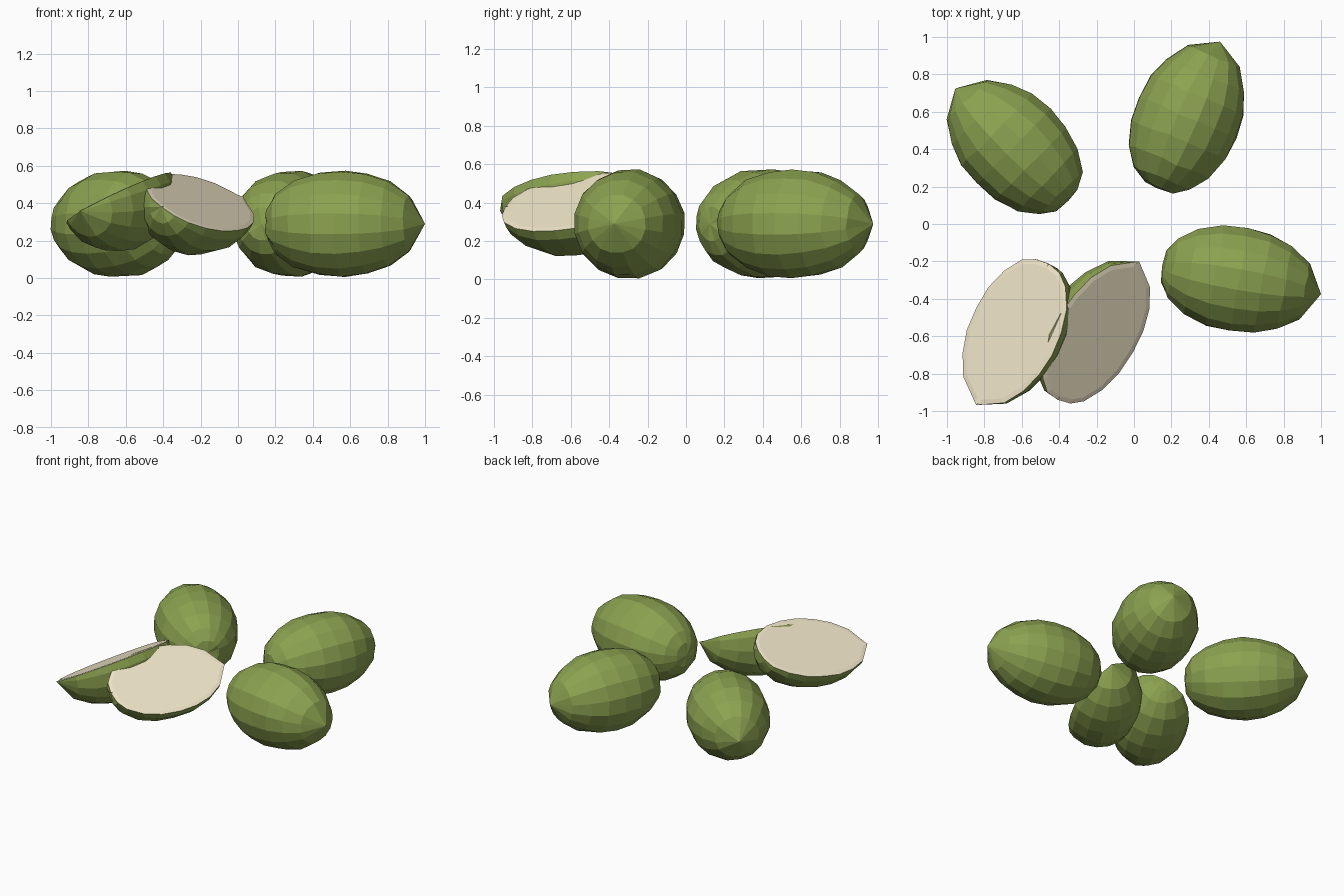
import bpy, bmesh, math, random
from mathutils import Vector, Matrix

if "Cube" in bpy.data.objects:
    bpy.data.objects.remove(bpy.data.objects["Cube"])

random.seed(4)


def material(name, rgb):
    m = bpy.data.materials.new(name)
    m.diffuse_color = (*rgb, 1)
    m.use_nodes = True
    m.node_tree.nodes["Principled BSDF"].inputs["Base Color"].default_value = m.diffuse_color
    return m


GREEN = material("green_husk", (0.26, 0.36, 0.08))
CREAM = material("cream_flesh", (0.86, 0.78, 0.57))

# Husk profile: (distance from blunt end, radius); the tip is at 0.87
LENGTH, SIDES = 0.87, 16
PROFILE = [(0.012, 0.09), (0.06, 0.165), (0.16, 0.235), (0.29, 0.277), (0.42, 0.287),
           (0.55, 0.273), (0.67, 0.23), (0.78, 0.155)]


def husk(length, width=1.0):
    """Faceted fruit along local +X, centred on its length."""
    bm = bmesh.new()
    k = length / LENGTH
    rings = []
    for t, r in PROFILE:
        ring = []
        for i in range(SIDES):
            a = 2 * math.pi * (i + 0.5) / SIDES
            q = r * random.uniform(0.98, 1.01)
            ring.append(bm.verts.new(((t - LENGTH / 2) * k + random.uniform(-.006, .006),
                                      q * math.cos(a) * width, q * math.sin(a))))
        rings.append(ring)
    blunt = bm.verts.new((-length / 2, 0, 0))
    tip = bm.verts.new((length / 2, 0, 0))
    for i in range(SIDES):
        j = (i + 1) % SIDES
        for a, b in zip(rings, rings[1:]):
            bm.faces.new((a[i], b[i], b[j], a[j]))
        bm.faces.new((blunt, rings[0][i], rings[0][j]))
        bm.faces.new((tip, rings[-1][j], rings[-1][i]))
    return bm


def finish(bm, name, matrix):
    bmesh.ops.recalc_face_normals(bm, faces=bm.faces)
    me = bpy.data.meshes.new(name)
    bm.to_mesh(me)
    bm.free()
    me.materials.append(GREEN)
    me.materials.append(CREAM)
    ob = bpy.data.objects.new(name, me)
    ob.matrix_world = matrix
    bpy.context.collection.objects.link(ob)


def whole(name, blunt, tip):
    d = Vector((tip[0] - blunt[0], tip[1] - blunt[1]))
    mid = ((blunt[0] + tip[0]) / 2, (blunt[1] + tip[1]) / 2, 0.29)
    finish(husk(d.length), name,
           Matrix.Translation(mid) @ Matrix.Rotation(math.atan2(d.y, d.x), 4, 'Z'))


def half(name, centre, axis, normal):
    bm = husk(0.86, 0.95)
    cut = bmesh.ops.bisect_plane(bm, geom=bm.verts[:] + bm.edges[:] + bm.faces[:],
                                 plane_co=(0, 0, 0), plane_no=(0, 0, 1), clear_outer=True)
    edges = [e for e in cut["geom_cut"] if isinstance(e, bmesh.types.BMEdge)]
    cap = bmesh.ops.contextual_create(bm, geom=edges)["faces"]
    # Cream cut face with a narrow, slightly sunken rim
    bmesh.ops.inset_region(bm, faces=cap, thickness=0.025, depth=-0.004)
    for f in bm.faces:
        if all(v.co.z > -0.006 for v in f.verts):
            f.material_index = 1
    n = Vector(normal).normalized()
    x = Vector(axis)
    x = (x - n * x.dot(n)).normalized()
    y = n.cross(x)
    rot = Matrix((x, y, n)).transposed().to_4x4()
    finish(bm, name, Matrix.Translation(centre) @ rot)


# Three whole fruits
whole("whole_fruit_back_left", (-0.35, 0.125), (-0.955, 0.725))
whole("whole_fruit_back_right", (0.125, 0.19), (0.46, 0.975))
whole("whole_fruit_front_right", (0.15, -0.225), (1.0, -0.375))

# Two halves leaning together
half("half_fruit_left", (-0.65, -0.59, 0.425), (-0.43, -0.81, -0.12), (-0.46, 0.08, 0.88))
half("half_fruit_middle", (-0.19, -0.57, 0.405), (0.46, 0.76, 0.07), (0.465, -0.33, 0.82))
